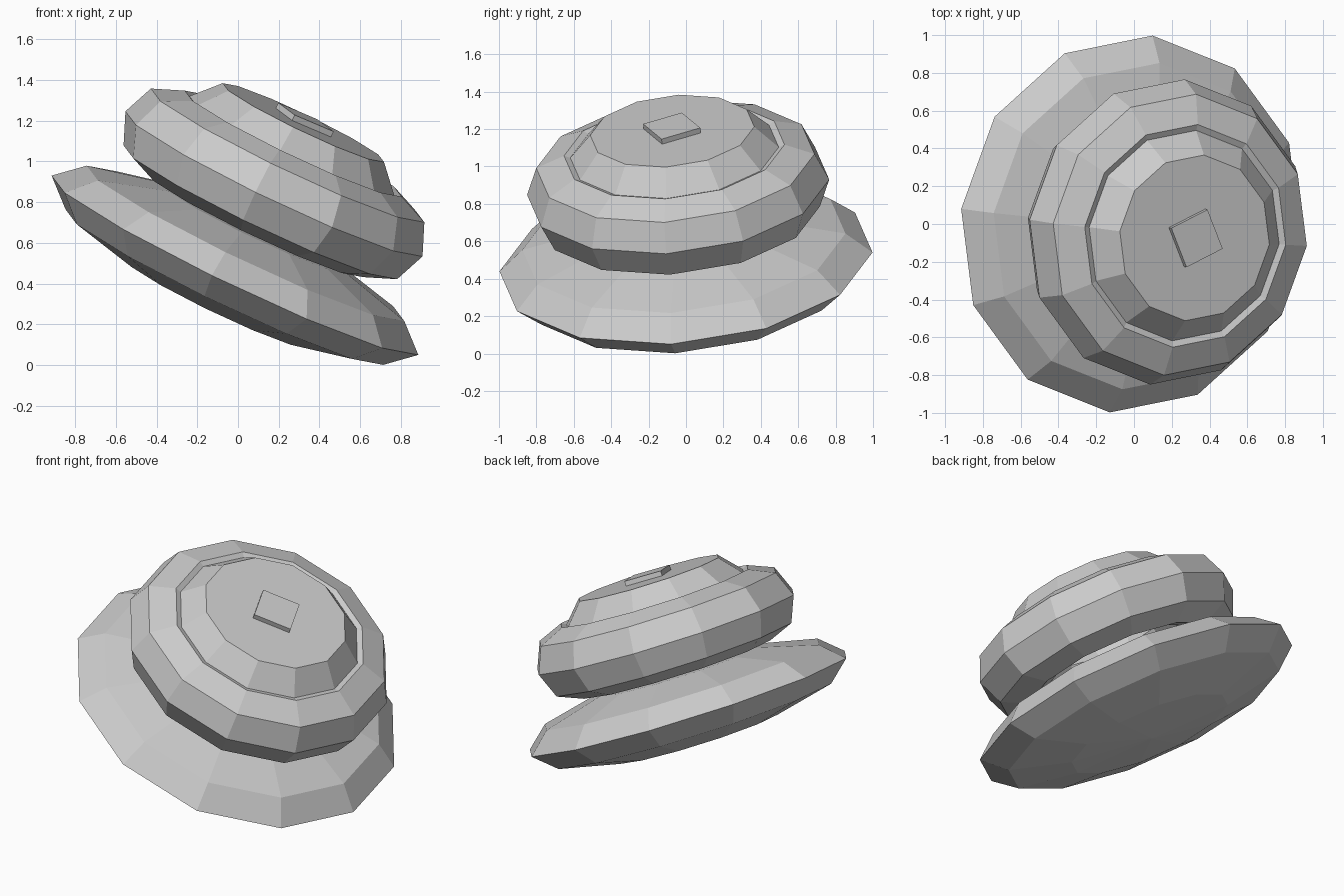
import bpy
from math import radians
from mathutils import Matrix, Vector

if "Cube" in bpy.data.objects:
    bpy.data.objects.remove(bpy.data.objects["Cube"])

# Tilted frame shared by every part: u and v span the disc plane, w is the axis
u = Vector((0.90, -0.08, -0.44)).normalized()
v = Vector((0.115, 1.0, 0.05))
v = (v - u * v.dot(u)).normalized()
w = u.cross(v)
TILT = Matrix.Translation((-0.015, 0.0, 0.49)) @ Matrix((u, v, w)).transposed().to_4x4()
SIDES = 12


def place(name, height, scale=(1, 1, 1), spin=0):
    """Name the new primitive and set it along the tilted axis."""
    ob = bpy.context.object
    ob.name = name
    local = (Matrix.Translation((0, 0, height)) @ Matrix.Rotation(radians(spin), 4, 'Z')
             @ Matrix.Diagonal((*scale, 1)))
    ob.data.transform(TILT @ local)
    return ob


# Flattened low-poly base disc
bpy.ops.mesh.primitive_uv_sphere_add(segments=SIDES, ring_count=6, radius=1)
place("base_disc", 0, (1.005, 1.005, 0.24))

# Thick ring resting on the disc
bpy.ops.mesh.primitive_torus_add(major_segments=SIDES, minor_segments=8,
                                 major_radius=0.594, minor_radius=0.22)
place("middle_ring", 0.445)

# Tapered cap sitting in the ring
bpy.ops.mesh.primitive_cone_add(vertices=SIDES, radius1=0.60, radius2=0.442, depth=0.17)
place("top_cap", 0.695)

# Small square plate on the cap
bpy.ops.mesh.primitive_cube_add(size=1)
place("square_plate", 0.785, (0.23, 0.23, 0.05), 30)
